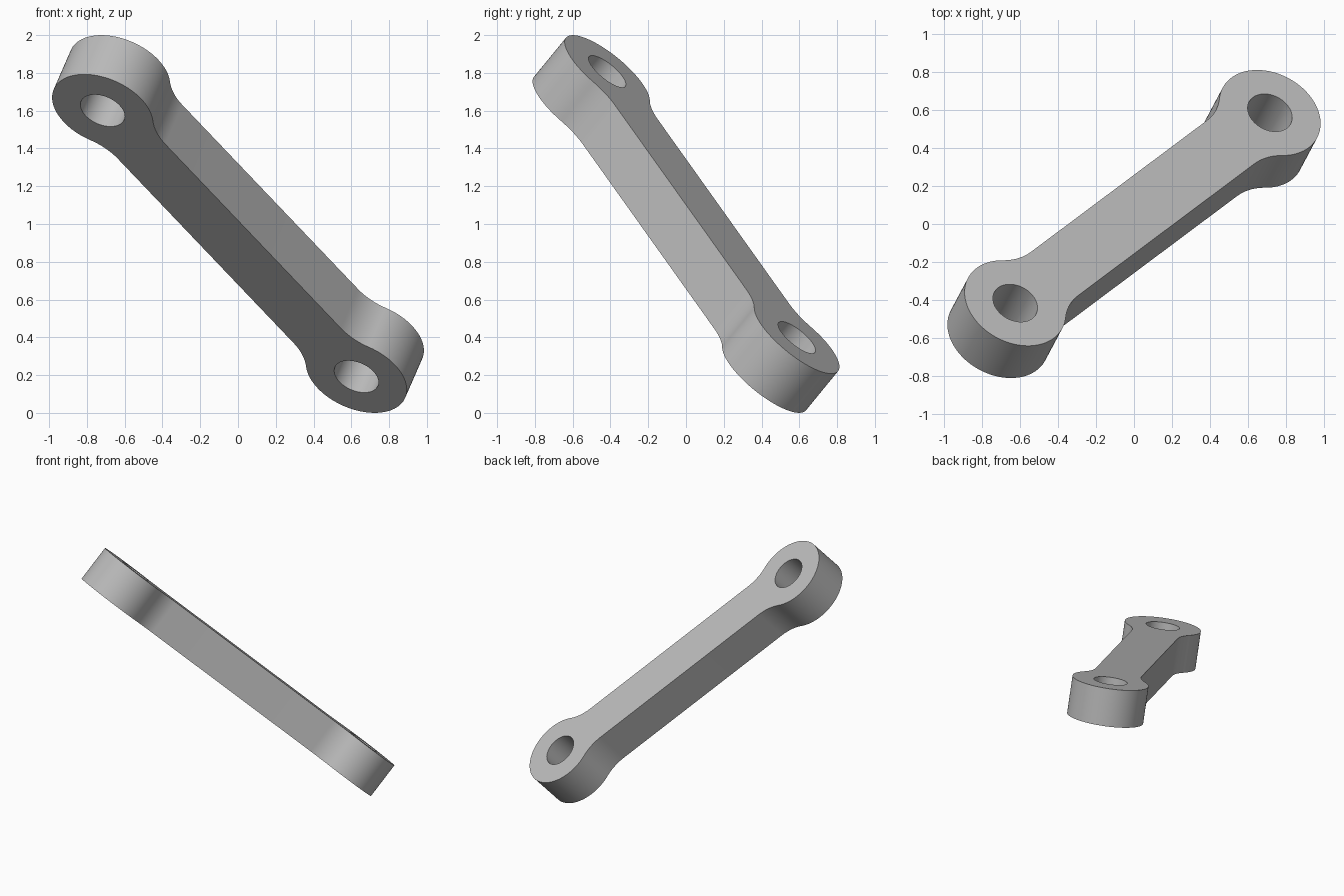
import bpy, bmesh
from math import atan2, cos, sin, sqrt, pi, radians
from mathutils import Matrix, Vector

cube = bpy.data.objects.get("Cube")
if cube:
    bpy.data.objects.remove(cube, do_unlink=True)

SPAN = 2.19        # distance between the two holes
EYE_R = 0.282      # outer radius of the round ends
HOLE_R = 0.124
BAR_HALF = 0.174   # half width of the bar
FILLET = 0.30
THICK = 0.283


def arc(cx, cy, r, start, end, n):
    """Points along a circular arc, both ends included."""
    angles = [start + (end - start) * i / n for i in range(n + 1)]
    return [(cx + r * cos(a), cy + r * sin(a)) for a in angles]


def add_spline(curve, points):
    spline = curve.splines.new('POLY')
    spline.points.add(len(points) - 1)
    for p, (x, y) in zip(spline.points, points):
        p.co = (x, y, 0, 1)
    spline.use_cyclic_u = True


# Outline: one end with its two fillets, then the same turned half round
half = SPAN / 2
fy = BAR_HALF + FILLET
fx = sqrt((EYE_R + FILLET) ** 2 - fy ** 2)
turn = atan2(fy, fx)
end = arc(half - fx, -fy, FILLET, pi / 2, pi / 2 - (pi / 2 - turn), 14)
end += arc(half, 0, EYE_R, turn - pi, pi - turn, 64)[1:-1]
end += arc(half - fx, fy, FILLET, -turn, -pi / 2, 14)
outline = end + [(-x, -y) for x, y in end]

# Flat filled profile with two holes, given thickness
profile = bpy.data.curves.new("link_profile", 'CURVE')
profile.dimensions = '2D'
profile.fill_mode = 'BOTH'
profile.extrude = THICK / 2
add_spline(profile, outline)
for side in (-1, 1):
    add_spline(profile, arc(side * half, 0, HOLE_R, 0, 2 * pi, 64)[:-1])

temp = bpy.data.objects.new("link_profile", profile)
bpy.context.collection.objects.link(temp)
bpy.context.view_layer.update()
depsgraph = bpy.context.evaluated_depsgraph_get()
mesh = bpy.data.meshes.new_from_object(temp.evaluated_get(depsgraph))
bpy.data.objects.remove(temp, do_unlink=True)

# Weld the caps to the walls
bm = bmesh.new()
bm.from_mesh(mesh)
bmesh.ops.remove_doubles(bm, verts=bm.verts, dist=0.0005)
bmesh.ops.recalc_face_normals(bm, faces=bm.faces)
bm.to_mesh(mesh)
bm.free()

# Tilt the link in space
along = Vector((1.345, 1.005, -1.41)).normalized()
normal = Vector((0.322, 0.602, 0.731))
normal = (normal - along * normal.dot(along)).normalized()
across = normal.cross(along)
axes = Matrix((along, across, normal)).transposed().to_4x4()
mesh.transform(Matrix.Translation((0, 0, 1)) @ axes)

link = bpy.data.objects.new("connecting_link", mesh)
bpy.context.collection.objects.link(link)

# Plain grey
grey = bpy.data.materials.new("plain_grey")
grey.use_nodes = True
colour = (0.5, 0.5, 0.5, 1)
grey.diffuse_color = colour
grey.node_tree.nodes["Principled BSDF"].inputs["Base Color"].default_value = colour
mesh.materials.clear()
mesh.materials.append(grey)

bpy.ops.object.select_all(action='DESELECT')
link.select_set(True)
bpy.context.view_layer.objects.active = link
bpy.ops.object.shade_smooth_by_angle(angle=radians(30))
